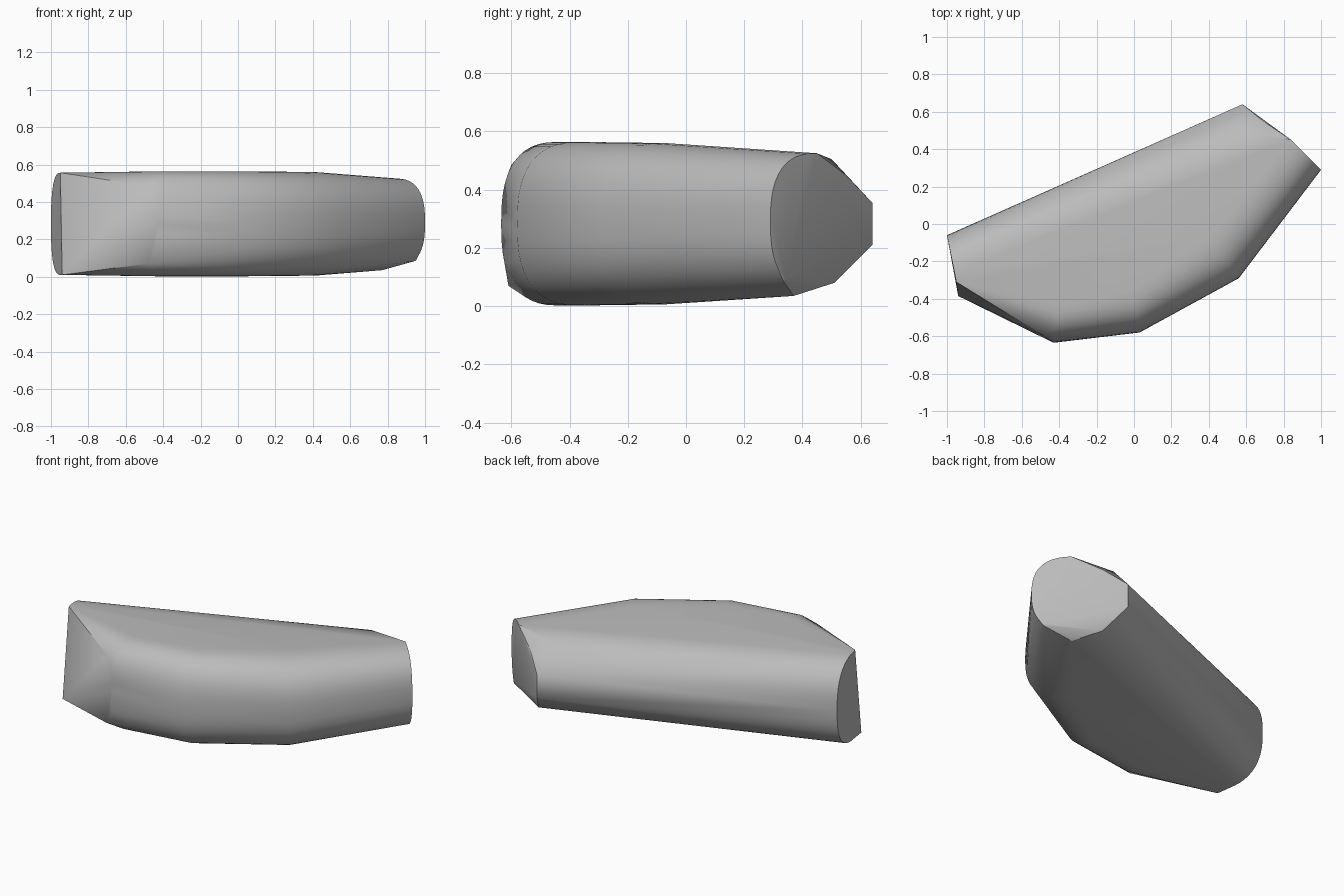
import bpy, bmesh, math

cube = bpy.data.objects.get("Cube")
if cube:
    bpy.data.objects.remove(cube, do_unlink=True)

MID = 0.283


def rounded_rim(corner, inward, half_height, mid=MID, power=2.6, steps=24, low=0.0):
    """Half superellipse standing on a plan corner, curving in towards the body."""
    points = []
    for i in range(steps + 1):
        a = math.pi * (i / steps - 0.5)
        out = max(math.cos(a), 0.0) ** (2 / power)
        up = math.copysign(abs(math.sin(a)) ** (2 / power), a)
        z = mid + half_height * up
        if z >= low:
            points.append((corner[0] + inward[0] * (1 - out),
                           corner[1] + inward[1] * (1 - out), z))
    return points


# Rounded rims around the plan of the block
points = rounded_rim((-1.0, -0.06), (0.05, -0.25), 0.273)
points += rounded_rim((-0.43, -0.635), (0.03, 0.2), 0.281)
points += rounded_rim((0.03, -0.58), (-0.04, 0.22), 0.281)
points += rounded_rim((0.56, -0.29), (-0.16, 0.22), 0.277)
points += rounded_rim((1.0, 0.29), (-0.16, 0.16), 0.235, mid=0.29, low=0.085)

# Slanted cut on the left end
points += [(-0.95, -0.31, 0.556), (-0.94, -0.385, 0.01)]
points += [(-0.48, -0.6, 0.485), (-0.48, -0.61, 0.07)]

# Bevelled back corner and underside of the right end
points += [(0.58, 0.64, 0.355), (0.58, 0.64, 0.21)]
points += [(0.69, 0.55, 0.45), (0.57, 0.5, 0.505)]
points += [(0.95, 0.335, 0.085), (0.77, 0.37, 0.035), (0.66, 0.51, 0.08)]

# Wrap one convex skin over the rims
bm = bmesh.new()
for p in points:
    bm.verts.new(p)
bmesh.ops.remove_doubles(bm, verts=bm.verts, dist=0.002)
hull = bmesh.ops.convex_hull(bm, input=bm.verts)
spare = {g for g in hull["geom_interior"] + hull["geom_unused"]
         if isinstance(g, bmesh.types.BMVert)}
bmesh.ops.delete(bm, geom=list(spare), context="VERTS")
bmesh.ops.dissolve_limit(bm, angle_limit=math.radians(0.5),
                         verts=bm.verts, edges=bm.edges)
bmesh.ops.recalc_face_normals(bm, faces=bm.faces)
mesh = bpy.data.meshes.new("faceted_block")
bm.to_mesh(mesh)
bm.free()

block = bpy.data.objects.new("faceted_block", mesh)
bpy.context.collection.objects.link(block)

grey = bpy.data.materials.new("plain_grey")
grey.use_nodes = True
colour = (0.5, 0.5, 0.5, 1.0)
grey.diffuse_color = colour
grey.node_tree.nodes["Principled BSDF"].inputs["Base Color"].default_value = colour
mesh.materials.append(grey)

# Smooth the rounded sides, keep the end cuts crisp
bpy.ops.object.select_all(action="DESELECT")
block.select_set(True)
bpy.context.view_layer.objects.active = block
bpy.ops.object.shade_smooth_by_angle(angle=math.radians(28))
